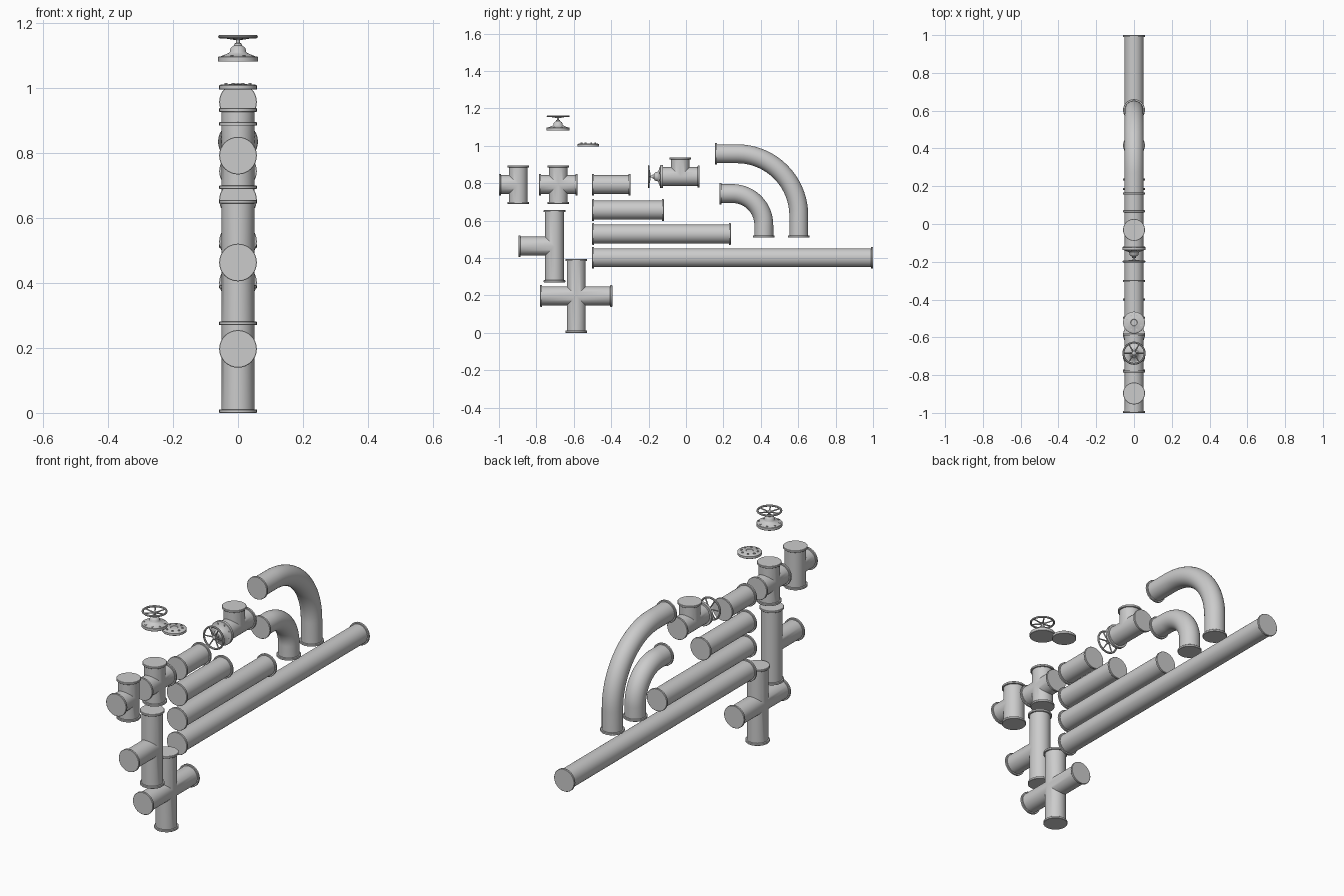
import bpy, bmesh, math
from mathutils import Vector, Matrix

if "Cube" in bpy.data.objects:
    bpy.data.objects.remove(bpy.data.objects["Cube"])

N = 32            # sides of every pipe
R, FR, FT = 0.0505, 0.058, 0.011   # pipe radius, flange radius, flange thickness
X = Vector((1, 0, 0))
UP, DOWN, FWD, BACK = (0, 1), (0, -1), (-1, 0), (1, 0)   # directions in the y-z plane


def finish(name, bm, matrix=None):
    bmesh.ops.remove_doubles(bm, verts=bm.verts, dist=1e-5)
    bmesh.ops.recalc_face_normals(bm, faces=bm.faces)
    me = bpy.data.meshes.new(name)
    bm.to_mesh(me)
    bm.free()
    ob = bpy.data.objects.new(name, me)
    bpy.context.collection.objects.link(ob)
    if matrix:
        ob.matrix_world = matrix
    return ob


def skin(bm, rings, cap_start=False, cap_end=False, loop=False):
    vs = [[bm.verts.new(p) for p in ring] for ring in rings]
    pairs = list(zip(vs, vs[1:])) + ([(vs[-1], vs[0])] if loop else [])
    for a, b in pairs:
        n = len(a)
        for i in range(n):
            j = (i + 1) % n
            bm.faces.new((a[i], a[j], b[j], b[i]))
    if cap_start:
        bm.faces.new(vs[0])
    if cap_end:
        bm.faces.new(vs[-1])


def flange(length):
    # (radius, distance) steps of a flanged pipe end
    return [(R, length - FT), (FR - .0015, length - FT), (FR, length - FT + .0015),
            (FR, length - .0015), (FR - .0015, length)]


def fitting(name, y, z, arms):
    # arms: {direction: length}; arms meet in exact mitres
    bm = bmesh.new()
    c = Vector((0, y, z))
    for d, length in arms.items():
        axis = Vector((0, d[0], d[1]))
        side = (-d[1], d[0])
        opp = (d[1], -d[0])
        e = Vector((0, side[0], side[1]))

        def ring(r, along=None):
            pts = []
            for i in range(N):
                t = 2 * math.pi * i / N
                lat = r * math.sin(t)
                a = along
                if a is None:
                    a = abs(lat) if (side if lat > 0 else opp) in arms else 0
                pts.append(c + X * (r * math.cos(t)) + e * lat + axis * a)
            return pts
        skin(bm, [ring(R)] + [ring(r, a) for r, a in flange(length)], cap_end=True)
    return finish(name, bm)


def elbow(name, y0, z0, straight, bend):
    # runs from an opening facing -y, bends down to an opening facing -z
    bm = bmesh.new()
    steps = 24
    stations = [(FR - .0015, 0, 0), (FR, .0015, 0), (FR, FT - .0015, 0), (FR - .0015, FT, 0), (R, FT, 0)]
    rings = []

    def add(r, p, a):
        n = Vector((0, math.sin(a), math.cos(a)))
        rings.append([p + X * (r * math.cos(2 * math.pi * i / N)) + n * (r * math.sin(2 * math.pi * i / N))
                      for i in range(N)])
    for r, s, _ in stations:
        add(r, Vector((0, y0 + s, z0)), 0)
    for k in range(steps + 1):
        a = math.pi / 2 * k / steps
        add(R, Vector((0, y0 + straight + bend * math.sin(a), z0 - bend + bend * math.cos(a))), a)
    for r, s, _ in reversed(stations):
        add(r, Vector((0, y0 + straight + bend, z0 - bend - straight + s)), math.pi / 2)
    skin(bm, rings, True, True)
    return finish(name, bm)


def lathe(bm, profile, n=N, loop=False):
    rings = [[Vector((r * math.cos(2 * math.pi * i / n), r * math.sin(2 * math.pi * i / n), z))
              for i in range(n)] for r, z in profile]
    skin(bm, rings, not loop, not loop, loop)


def bolts(bm, count, ring, z, r, h):
    for i in range(count):
        a = 2 * math.pi * (i + .5) / count
        m = Matrix.Translation((ring * math.cos(a), ring * math.sin(a), z + h / 2))
        bmesh.ops.create_cone(bm, cap_ends=True, segments=6, radius1=r, radius2=r, depth=h, matrix=m)


def valve(name, matrix):
    # bolted base and bonnet
    bm = bmesh.new()
    lathe(bm, [(.060, 0), (.0615, .0015), (.0615, .0145), (.060, .016), (.052, .017), (.028, .027),
               (.025, .031), (.0235, .040), (.019, .046), (.012, .050), (.011, .056), (.006, .058),
               (.006, .068), (.010, .068), (.010, .075), (.005, .077)])
    bolts(bm, 8, .049, .014, .005, .006)
    finish(name + "_bonnet", bm, matrix)
    # hand wheel: rim and dished spokes
    bm = bmesh.new()
    lathe(bm, [(.056 + .005 * math.cos(a), .077 + .005 * math.sin(a))
               for a in [2 * math.pi * k / 10 for k in range(10)]], loop=True)
    for i in range(6):
        a = 2 * math.pi * i / 6
        p = Vector((.006 * math.cos(a), .006 * math.sin(a), .070))
        q = Vector((.055 * math.cos(a), .055 * math.sin(a), .077))
        m = Matrix.Translation((p + q) / 2) @ (q - p).to_track_quat('Z', 'Y').to_matrix().to_4x4()
        bmesh.ops.create_cone(bm, cap_ends=True, segments=8, radius1=.0036, radius2=.003,
                              depth=(q - p).length, matrix=m)
    finish(name + "_wheel", bm, matrix)


# crosses and tees
fitting("large_cross", -.587, .197, {d: (.197 if d in (UP, DOWN) else .193) for d in (UP, DOWN, FWD, BACK)})
fitting("large_tee", -.703, .463, {UP: .193, DOWN: .193, FWD: .193})
fitting("small_cross", -.683, .792, {d: .103 for d in (UP, DOWN, FWD, BACK)})
fitting("small_tee", -.897, .792, {UP: .103, DOWN: .103, FWD: .103})
fitting("valve_tee", -.031, .835, {UP: .103, FWD: .103, BACK: .104})

# straight pipes
for i, (end, z) in enumerate([(-.297, .792), (-.118, .656), (.24, .528), (1.0, .401)]):
    half = (end + .502) / 2
    fitting("straight_pipe_%d" % (i + 1), end - half, z, {FWD: half, BACK: half})

# elbows
elbow("small_elbow", .180, .744, .068, .168)
elbow("large_elbow", .155, .957, .117, .331)

# valves: loose one, and one fitted to the tee
valve("loose_valve", Matrix.Translation((0, -.684, 1.081)))
valve("fitted_valve", Matrix.Translation((0, -.122, .835)) @ Matrix.Rotation(math.pi / 2, 4, 'X'))

# end cap with bolts
bm = bmesh.new()
lathe(bm, [(.0565, 0), (.058, .0015), (.058, .0125), (.0565, .014), (.050, .0165), (.030, .0165),
           (.027, .018), (.018, .018), (.016, .0165)])
bolts(bm, 8, .040, .0155, .005, .0055)
finish("end_cap", bm, Matrix.Translation((0, -.522, .995)))

# smooth shading with crisp edges
for ob in bpy.data.objects:
    ob.select_set(True)
    bpy.context.view_layer.objects.active = ob
bpy.ops.object.shade_smooth_by_angle(angle=math.radians(35))
